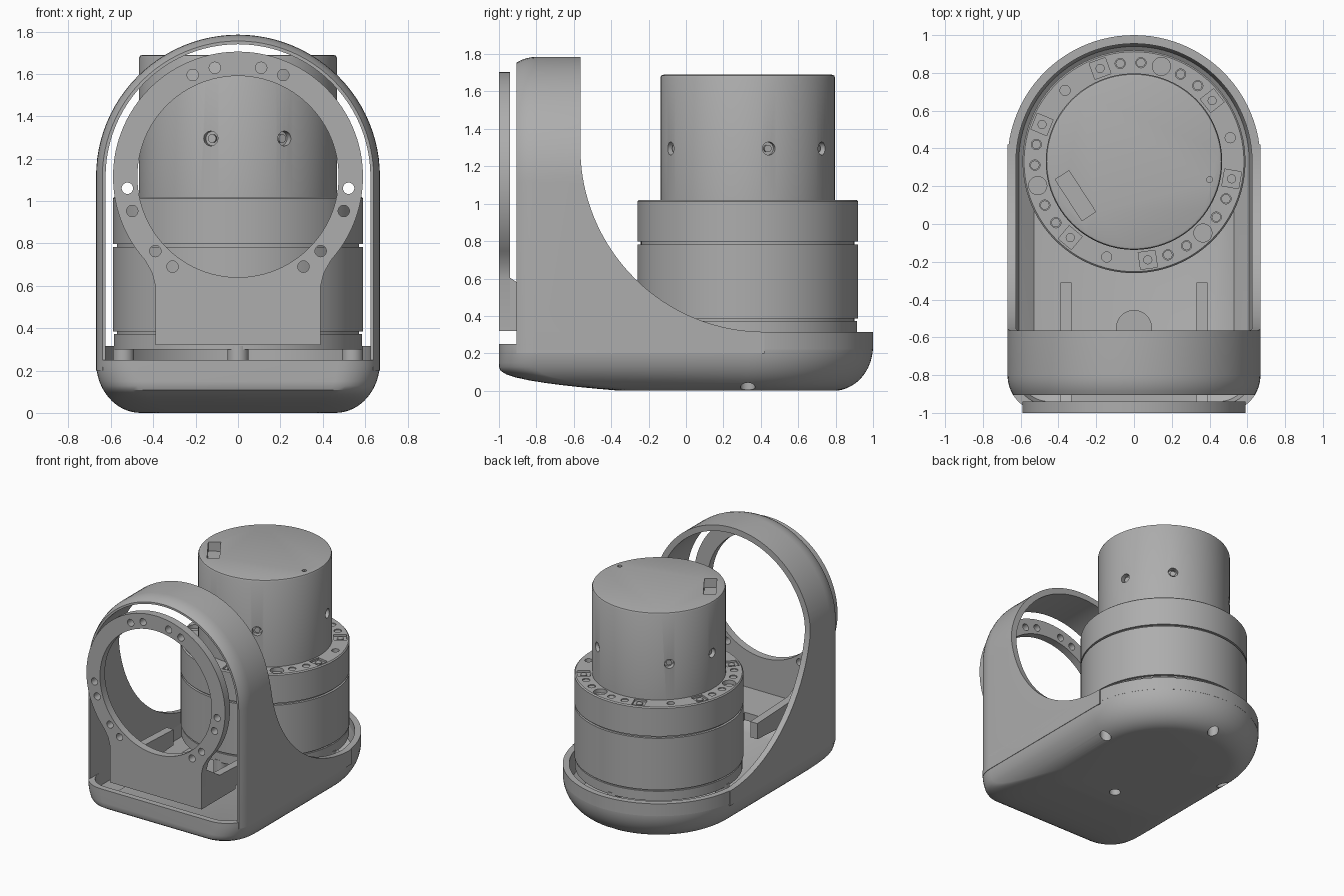
import bpy, bmesh
from math import sin, cos, pi, radians, sqrt, asin
from mathutils import Matrix, Vector

cube = bpy.data.objects.get("Cube")
if cube:
    bpy.data.objects.remove(cube, do_unlink=True)

grey = bpy.data.materials.new("machined grey")
grey.use_nodes = True
COLOUR = (0.42, 0.42, 0.42, 1)
grey.diffuse_color = COLOUR
grey.node_tree.nodes["Principled BSDF"].inputs["Base Color"].default_value = COLOUR

AXIS = 0.33      # y of the vertical motor axis
RING_Z = 1.115   # height of the front ring and arch centre


def finish(bm, name):
    bmesh.ops.recalc_face_normals(bm, faces=bm.faces)
    mesh = bpy.data.meshes.new(name)
    bm.to_mesh(mesh)
    bm.free()
    mesh.materials.append(grey)
    obj = bpy.data.objects.new(name, mesh)
    bpy.context.collection.objects.link(obj)
    return obj


def loft(name, sections):
    """Skin matching closed sections and cap both ends."""
    bm = bmesh.new()
    rings = [[bm.verts.new(p) for p in s] for s in sections]
    n = len(rings[0])
    for a, b in zip(rings, rings[1:]):
        for i in range(n):
            j = (i + 1) % n
            bm.faces.new((a[i], a[j], b[j], b[i]))
    bm.faces.new(rings[0][::-1])
    bm.faces.new(rings[-1])
    return finish(bm, name)


def arc(cx, cy, r, a0, a1, n):
    return [(cx + r * cos(radians(a0 + (a1 - a0) * i / n)),
             cy + r * sin(radians(a0 + (a1 - a0) * i / n))) for i in range(n + 1)]


def lathe(name, profile, n=96):
    ring = [(cos(2 * pi * i / n), sin(2 * pi * i / n)) for i in range(n)]
    return loft(name, [[(r * c, AXIS + r * s, z) for c, s in ring] for r, z in profile])


def add_cylinder(bm, centre, r, depth, direction=(0, 0, 1), n=20, r2=None):
    turn = Vector((0, 0, 1)).rotation_difference(Vector(direction)).to_matrix().to_4x4()
    bmesh.ops.create_cone(bm, cap_ends=True, segments=n, radius1=r,
                          radius2=r if r2 is None else r2, depth=depth,
                          matrix=Matrix.Translation(centre) @ turn)


def add_box(bm, centre, size, angle=0):
    bmesh.ops.create_cube(bm, size=1, matrix=Matrix.Translation(centre)
                          @ Matrix.Rotation(radians(angle), 4, 'Z')
                          @ Matrix.Diagonal((*size, 1)))


def cut(obj, cutter):
    cutter.hide_render = True
    mod = obj.modifiers.new("cut", 'BOOLEAN')
    mod.operation = 'DIFFERENCE'
    mod.solver = 'EXACT'
    mod.object = cutter
    bpy.context.view_layer.objects.active = obj
    bpy.ops.object.modifier_apply(modifier=mod.name)
    bpy.data.objects.remove(cutter, do_unlink=True)


def u_band(outer, inner, base, centre):
    """Inverted U band with a round end, as 2D points."""
    return ([(outer, base)] + arc(0, centre, outer, 0, 180, 48) + [(-outer, base)]
            + [(-inner, base)] + arc(0, centre, inner, 180, 0, 48) + [(inner, base)])


# Base bowl: rounded tray with a swept-up front
def plan(z, inset, front, corner=0.2):
    w = 0.67 - inset
    pts = arc(-w + corner, front + corner, corner, 180, 270, 10)
    pts += arc(w - corner, front + corner, corner, 270, 360, 10)
    pts += arc(0, AXIS, w, 0, 180, 48)
    return [(x, y, z) for x, y in pts]


rows = []
for k in range(17):
    z = 0.25 * (k / 16) ** 1.8
    u = max(0, 1 - z / 0.24)
    rows.append(plan(z, 0.21 * (1 - sqrt(1 - u * u)), -1 + 0.65 * max(0, 1 - z / 0.13) ** 2.5))
rows += [plan(0.25, 0.045, -0.955, 0.16), plan(0.16, 0.06, -0.94, 0.16),
         plan(0.1, 0.14, -0.84, 0.16)]
bowl = loft("base_bowl", rows)

# Four mounting posts with screw holes from below
post_places = [(0, AXIS - 0.54), (0.54, AXIS), (-0.54, AXIS), (0, AXIS + 0.54)]
bm, holes = bmesh.new(), bmesh.new()
for x, y in post_places:
    add_cylinder(bm, (x, y, 0.215), 0.05, 0.2, n=24)
    add_cylinder(holes, (x, y, 0.0), 0.04, 0.18)
finish(bm, "mounting_posts")
cut(bowl, finish(holes, "hole_cutter"))

# Low rim around the sides and back
rim = u_band(0.67, 0.625, -0.8, AXIS)
loft("base_rim", [[(x, y, z) for x, y in rim] for z in (0.22, 0.315)])

# Arch shell: thin hood, rounded at the front, swept down along the sides
stations = []
for y in (-0.905, -0.885, -0.86, -0.83, -0.8, 0.42):
    d = max(0, -0.8 - y)
    inset = 0.2 - sqrt(0.04 - d * d)
    stations.append([(x, y, z) for x, z in u_band(0.67 - inset, 0.625, 0.2, RING_Z)])
shell = loft("arch_shell", stations)
sweep = [(-0.565, 2)] + arc(0.42, 1.3, 0.985, 180, 270, 40) + [(1.2, 0.315), (1.2, 2)]
cut(shell, loft("sweep_cutter", [[(x, y, z) for y, z in sweep] for x in (-1, 1)]))

# Front ring plate with its foot and screw holes
side = [(0.44, 0.722), (0.405, 0.66), (0.39, 0.60), (0.39, 0.32)]
start = -41.8
outline = arc(0, RING_Z, 0.59, start, 180 - start, 80)[1:-1]
outline += [(-x, z) for x, z in side] + side[::-1]
plate = loft("ring_plate", [[(x, y, z) for x, z in outline] for y in (-1, -0.94)])
bm = bmesh.new()
add_cylinder(bm, (0, -0.97, RING_Z), 0.475, 0.3, (0, 1, 0), 96)
for angle in (12, 24, 96, 108, 132, 144):
    for s in (1, -1):
        a = radians(angle)
        add_cylinder(bm, (s * 0.525 * sin(a), -0.97, RING_Z + 0.525 * cos(a)),
                     0.027, 0.2, (0, 1, 0))
cut(plate, finish(bm, "ring_cutter"))

# Bracket behind the ring plate: floor, lug and two arms
bm = bmesh.new()
add_box(bm, (0, -0.77, 0.35), (0.78, 0.36, 0.06))
add_cylinder(bm, (0, -0.55, 0.35), 0.095, 0.06, n=32)
finish(bm, "bracket_floor")
arm = [(-0.95, 0.32), (-0.31, 0.36), (-0.31, 0.48), (-0.78, 0.5), (-0.95, 0.61)]
for name, x in (("bracket_arm_left", 0.33), ("bracket_arm_right", -0.39)):
    loft(name, [[(x + t, y, z) for y, z in arm] for t in (0, 0.06)])

# Motor body: stacked drums with thin grooves
body = lathe("motor_body", [
    (0.585, 0.3), (0.585, 0.372), (0.572, 0.372), (0.572, 0.385), (0.59, 0.385),
    (0.59, 0.782), (0.572, 0.782), (0.572, 0.797), (0.59, 0.797), (0.59, 1.012),
    (0.582, 1.02), (0.46, 1.02)])

# Ledge recesses: three groups of screws, a dowel hole and end pockets
bm = bmesh.new()
screws = bmesh.new()
for group in (74, 194, 314):
    for offset in (-36, -24, -12, 0, 12, 24, 36, 60):
        a = radians(group + offset)
        p = Vector((0.525 * cos(a), AXIS + 0.525 * sin(a), 1.02))
        if abs(offset) == 36:
            add_box(bm, p, (0.09, 0.09, 0.03), group + offset)
        else:
            add_cylinder(bm, p, 0.048 if offset == 0 else 0.027, 0.06)
        if offset not in (0, 60):
            add_cylinder(screws, p - Vector((0, 0, 0.02)), 0.024, 0.03, n=16)
cut(body, finish(bm, "recess_cutter"))
finish(screws, "ledge_screws")

# Motor cap with bevelled top, side screw holes and a connector pocket
cap = lathe("motor_cap", [(0.467, 1.0), (0.467, 1.675), (0.462, 1.686), (0.45, 1.69)])
bm = bmesh.new()
heads = bmesh.new()
for group in (0, 120, 240):
    for offset in (-16, 28):
        a = radians(group + offset)
        d = Vector((sin(a), -cos(a), 0))
        p = Vector((0, AXIS, 1.295))
        add_cylinder(bm, p + d * 0.467, 0.035, 0.08, d)
        add_cylinder(heads, p + d * 0.432, 0.02, 0.03, d, 16)
add_box(bm, (-0.31, 0.15, 1.69), (0.26, 0.087, 0.14), -57)
add_cylinder(bm, (0.4, 0.235, 1.69), 0.016, 0.06, n=12)
cut(cap, finish(bm, "cap_cutter"))
finish(heads, "side_screws")

# Smooth curved faces, keep machined edges crisp
for obj in bpy.context.scene.objects:
    obj.select_set(obj.type == 'MESH')
    if obj.type == 'MESH':
        bpy.context.view_layer.objects.active = obj
bpy.ops.object.shade_smooth_by_angle(angle=radians(30))
